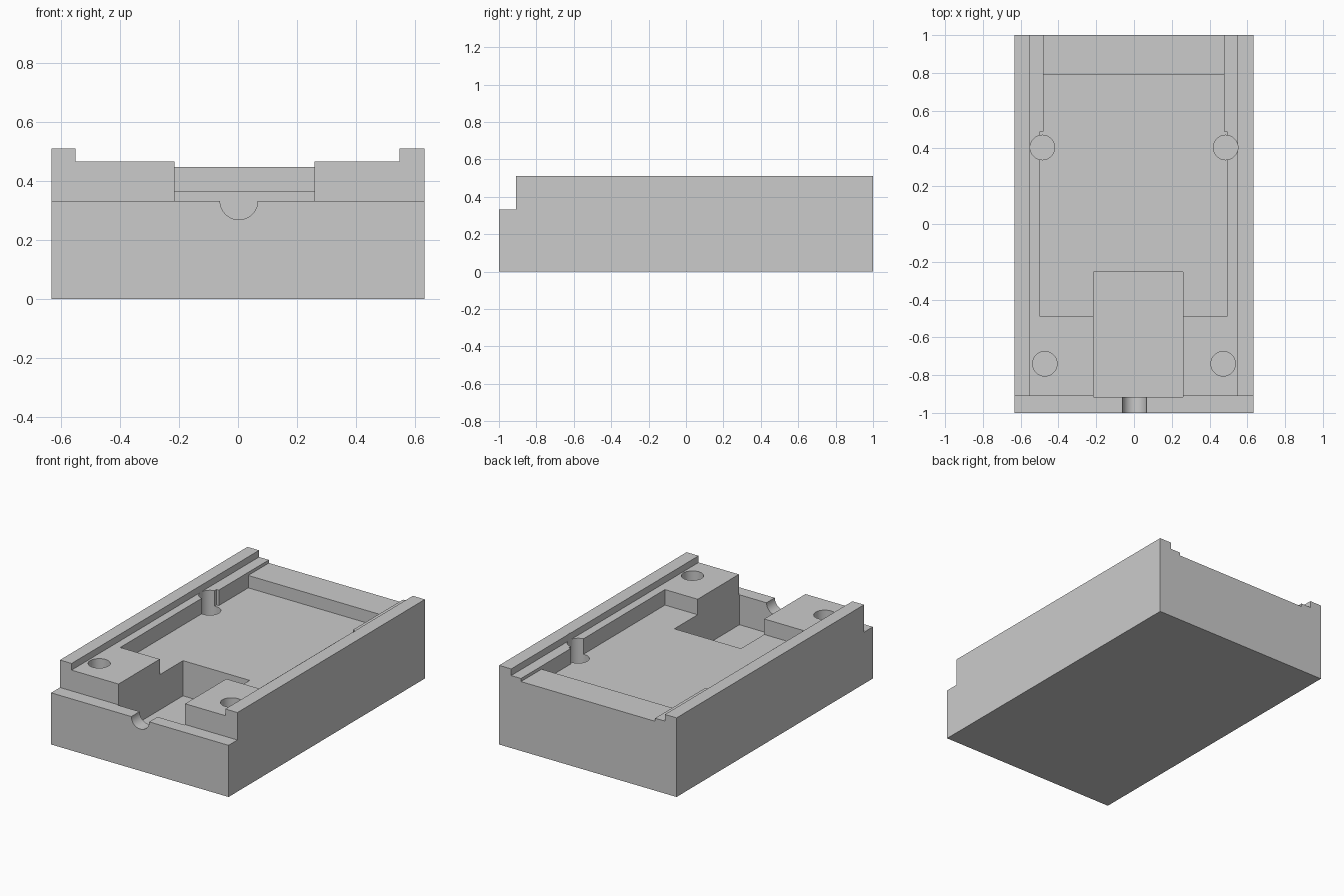
import bpy
import math

cube = bpy.data.objects.get("Cube")
if cube:
    bpy.data.objects.remove(cube, do_unlink=True)

grey = bpy.data.materials.new("light grey")
grey.use_nodes = True
colour = (0.6, 0.6, 0.6, 1)
grey.diffuse_color = colour
grey.node_tree.nodes["Principled BSDF"].inputs["Base Color"].default_value = colour


def box(name, x, y, z):
    """Box spanning the given (low, high) ranges."""
    bpy.ops.mesh.primitive_cube_add(size=1)
    ob = bpy.context.object
    ob.name = name
    ob.location = [(a + b) / 2 for a, b in (x, y, z)]
    ob.scale = [b - a for a, b in (x, y, z)]
    bpy.ops.object.transform_apply(location=True, rotation=True, scale=True)
    return ob


def cylinder(name, radius, depth, location, rotation=(0, 0, 0)):
    bpy.ops.mesh.primitive_cylinder_add(vertices=48, radius=radius, depth=depth,
                                        location=location, rotation=rotation)
    ob = bpy.context.object
    ob.name = name
    return ob


TOP = 0.51
OVER = 0.7
BASE = 0.14      # floor of the slot and screw holes

# Solid block
tray = box("enclosure_base", (-0.633, 0.633), (-1, 1), (0, TOP))
tray.data.materials.append(grey)

cutters = [
    # Front lip and the full length channel between the side rails
    box("front_step_cut", (-0.8, 0.8), (-1.2, -0.91), (0.333, OVER)),
    box("channel_cut", (-0.55, 0.547), (-1.1, 1.1), (0.467, OVER)),
    # Main pocket, its narrower rear part and the raised rear sill
    box("pocket_cut", (-0.497, 0.493), (-0.49, 0.49), (0.367, OVER)),
    box("rear_pocket_cut", (-0.48, 0.477), (0.4, 0.79), (0.367, OVER)),
    box("rear_sill_cut", (-0.48, 0.477), (0.7, 1.1), (0.447, OVER)),
    # Deep connector slot and the cable groove leading out of it
    box("slot_cut", (-0.215, 0.26), (-0.916, -0.253), (BASE, OVER)),
    cylinder("cable_groove_cut", 0.064, 0.3, (0.003, -1.03, 0.333),
             (math.pi / 2, 0, 0)),
]

# Screw holes
for side in (-1, 1):
    for x, y in ((0.472, -0.74), (0.485, 0.405)):
        cutters.append(cylinder("screw_hole_cut", 0.065, OVER - BASE,
                                (side * x, y, (OVER + BASE) / 2)))

for cutter in cutters:
    cut = tray.modifiers.new(cutter.name, 'BOOLEAN')
    cut.operation = 'DIFFERENCE'
    cut.solver = 'EXACT'
    cut.object = cutter

# Apply the cuts and discard the cutters
bpy.ops.object.select_all(action='DESELECT')
tray.select_set(True)
bpy.context.view_layer.objects.active = tray
for name in [m.name for m in tray.modifiers]:
    bpy.ops.object.modifier_apply(modifier=name)
for cutter in cutters:
    bpy.data.objects.remove(cutter, do_unlink=True)

for slot in tray.data.polygons:
    slot.material_index = 0
bpy.ops.object.shade_smooth_by_angle(angle=math.radians(30))
